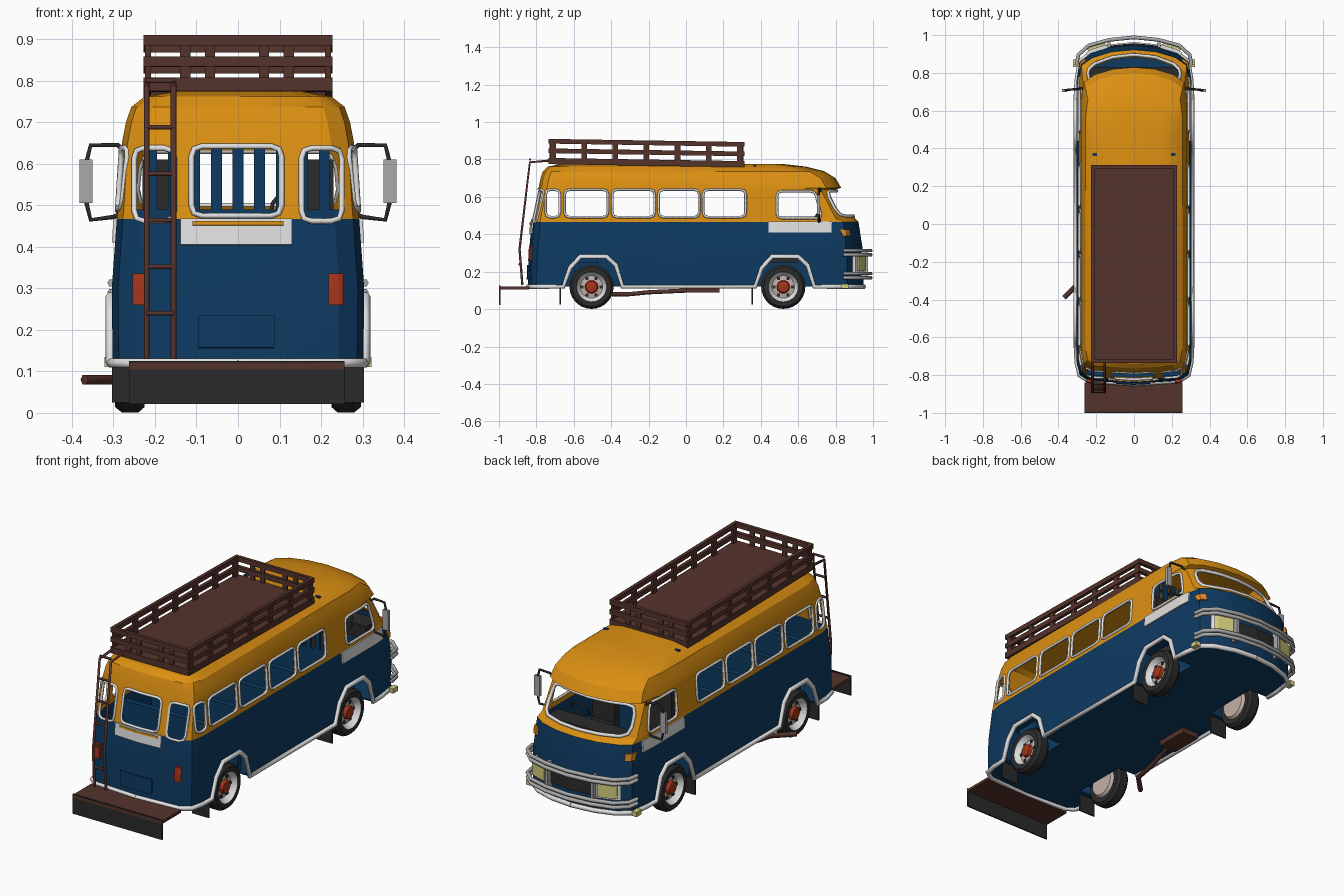
import bpy, bmesh, math
from mathutils import Vector
from mathutils.bvhtree import BVHTree

cube = bpy.data.objects.get("Cube")
if cube:
    bpy.data.objects.remove(cube)


def material(name, r, g, b):
    mat = bpy.data.materials.new(name)
    mat.use_nodes = True
    mat.diffuse_color = (r, g, b, 1)
    mat.node_tree.nodes["Principled BSDF"].inputs["Base Color"].default_value = (r, g, b, 1)
    return mat


orange = material("orange paint", .72, .28, .006)
blue = material("blue paint", .004, .042, .12)
brown = material("brown rack", .09, .033, .025)
white = material("white trim", .75, .75, .75)
grey = material("grey metal", .4, .4, .4)
dark = material("dark rubber", .024, .024, .024)
red = material("red lamp", .38, .035, .01)
yellow = material("pale yellow lamp", .66, .62, .22)
amber = material("amber lamp", .75, .25, .02)
rim_pink = material("rim", .55, .43, .39)


def activate(obj):
    bpy.ops.object.select_all(action='DESELECT')
    obj.select_set(True)
    bpy.context.view_layer.objects.active = obj


def make(name, bm, *mats, smooth=None):
    bmesh.ops.recalc_face_normals(bm, faces=bm.faces)
    mesh = bpy.data.meshes.new(name)
    bm.to_mesh(mesh)
    bm.free()
    obj = bpy.data.objects.new(name, mesh)
    bpy.context.collection.objects.link(obj)
    for mat in mats:
        mesh.materials.append(mat)
    if smooth:
        activate(obj)
        bpy.ops.object.shade_smooth_by_angle(angle=math.radians(smooth))
    return obj


def modify(obj, kind, **settings):
    mod = obj.modifiers.new(kind, kind)
    for key, value in settings.items():
        setattr(mod, key, value)
    activate(obj)
    bpy.ops.object.modifier_apply(modifier=mod.name)


def loft(bm, rings):
    loops = [[bm.verts.new(p) for p in ring] for ring in rings]
    n = len(loops[0])
    for low, high in zip(loops, loops[1:]):
        for i in range(n):
            j = (i + 1) % n
            bm.faces.new((low[i], low[j], high[j], high[i]))
    bm.faces.new(loops[0])
    bm.faces.new(loops[-1])
    return bm


def boxes(name, mat, *spans):
    """Each span is x, y, z ranges."""
    bm = bmesh.new()
    for (x0, x1), (y0, y1), (z0, z1) in spans:
        loft(bm, [[(x0, y0, z), (x1, y0, z), (x1, y1, z), (x0, y1, z)] for z in (z0, z1)])
    return make(name, bm, mat)


def tube(name, mat, points, radius, cyclic=False):
    curve = bpy.data.curves.new(name, 'CURVE')
    curve.dimensions = '3D'
    curve.bevel_depth = radius
    curve.bevel_resolution = 1
    curve.use_fill_caps = True
    spline = curve.splines.new('POLY')
    spline.points.add(len(points) - 1)
    for target, p in zip(spline.points, points):
        target.co = (*p, 1)
    spline.use_cyclic_u = cyclic
    obj = bpy.data.objects.new(name, curve)
    bpy.context.collection.objects.link(obj)
    curve.materials.append(mat)
    activate(obj)
    bpy.ops.object.convert(target='MESH')
    return obj


# Body outline: plan section from rear centre, along the side, to the nose
def half_ring(z, w, rear, corner, nose):
    bulge = nose - corner
    return [(0, rear, z), (w * .8, rear + .015, z), (w * .95, rear + .045, z), (w, rear + .11, z),
            (w, -.1, z), (w, corner - .1, z), (w * .95, corner, z),
            (w * .75, corner + bulge * .5, z), (w * .4, corner + bulge * .87, z), (0, nose, z)]


def ring(*section):
    half = half_ring(*section)
    return half + [(-x, y, z) for x, y, z in half[-2:0:-1]]


SILL = (.12, .302, -.845, .86, .95)
sections = [SILL, (.3, .304, -.84, .86, .948), (.467, .292, -.825, .84, .922), (.485, .29, -.822, .8, .905),
            (.64, .28, -.79, .72, .8), (.648, .28, -.788, .75, .83), (.7, .27, -.778, .72, .8),
            (.737, .257, -.765, .66, .74), (.762, .225, -.74, .56, .64), (.776, .15, -.66, .46, .52)]
shell = loft(bmesh.new(), [ring(*s) for s in sections])
surface = BVHTree.FromBMesh(shell)
body = make("body", shell, orange, blue)
modify(body, 'SOLIDIFY', thickness=.012, offset=-1)


# Projection of a flat point onto the body from left, right, back or nose
def project(side, u, v, lift=0):
    if side in "LR":
        s = 1 if side == "L" else -1
        out, start = Vector((s, 0, 0)), Vector((s * 2, u, v))
    else:
        s = 1 if side == "N" else -1
        out, start = Vector((0, s, 0)), Vector((u, s * 2, v))
    hit = surface.ray_cast(start, -out)[0]
    return (hit or start - out) + out * lift


def rounded(corners, r=.025):
    pts = []
    for i, c in enumerate(corners):
        c = Vector(c)
        a = c + (Vector(corners[i - 1]) - c).normalized() * r
        b = c + (Vector(corners[(i + 1) % len(corners)]) - c).normalized() * r
        pts += [a, (a + b) / 4 + c / 2, b]
    return pts


def rect(u0, u1, v0, v1):
    return [(u0, v0), (u1, v0), (u1, v1), (u0, v1)]


def trim(name, side, outline, radius=.007):
    pts = []
    for a, b in zip(outline, outline[1:] + outline[:1]):
        steps = max(1, int((b - a).length / .03))
        pts += [project(side, *a.lerp(b, k / steps)) for k in range(steps)]
    tube(name, white, pts, radius, True)


def plate(name, mat, side, u0, u1, v0, v1, lift=.004, depth=.008):
    bm = bmesh.new()
    n = 6
    grid = [[bm.verts.new(project(side, u0 + (u1 - u0) * i / n, v0 + (v1 - v0) * j / n, lift))
             for j in range(n + 1)] for i in range(n + 1)]
    for i in range(n):
        for j in range(n):
            bm.faces.new((grid[i][j], grid[i + 1][j], grid[i + 1][j + 1], grid[i][j + 1]))
    modify(make(name, bm, mat), 'SOLIDIFY', thickness=depth, offset=0)


# Window and wheel arch openings
cutter = bmesh.new()
side_windows = [rect(a, b, .492, .638) for a, b in
                ((-.75, -.675), (-.648, -.418), (-.394, -.168), (-.146, .07), (.092, .318))]
side_windows.append([(.487, .487), (.725, .487), (.69, .63), (.487, .63)])
arch = [(-.15, .1), (-.115, .22), (-.06, .28), (.08, .28), (.13, .235), (.165, .1)]
axles = {"rear": -.505, "front": .52}
for s, side in ((1, "L"), (-1, "R")):
    for i, window in enumerate(side_windows):
        pts = rounded(window)
        loft(cutter, [[(s * x, y, z) for y, z in pts] for x in (.252, .4)])
        trim(f"side_window_trim_{side}_{i}", side, pts)
    for y0 in axles.values():
        loft(cutter, [[(s * x, y0 + y, z) for y, z in arch] for x in (.19, .4)])
for i, window in enumerate((rect(-.112, .105, .475, .642), rect(.153, .25, .462, .638),
                            rect(-.25, -.153, .462, .638))):
    pts = rounded(window)
    loft(cutter, [[(x, y, z) for x, z in pts] for y in (-.95, -.74)])
    trim(f"rear_window_trim_{i}", "B", pts)
screen = rounded([(-.248, .497), (.248, .497), (.235, .632), (-.235, .632)], .04)
loft(cutter, [[(x, y, z) for x, z in screen] for y in (.55, 1.1)])
trim("windscreen_trim", "N", screen, .009)
cut = make("opening_cutter", cutter, orange)
modify(body, 'BOOLEAN', operation='DIFFERENCE', object=cut, solver='EXACT')
bpy.data.objects.remove(cut)
for face in body.data.polygons:
    face.material_index = 0 if face.center.z > .467 else 1
activate(body)
bpy.ops.object.shade_smooth_by_angle(angle=math.radians(25))

# Painted panels, lamps and grille
for side in "LR":
    plate("door_white_panel", white, side, .44, .78, .41, .468)
plate("rear_white_panel", white, "B", -.138, .13, .405, .468)
plate("rear_orange_strip", orange, "B", -.11, .11, .452, .462, .01, .004)
plate("number_panel", blue, "B", -.095, .088, .157, .235)
plate("grille", dark, "N", -.13, .13, .2, .285)
for s in (-1, 1):
    plate("tail_lamp", red, "B", s * .218, s * .25, .26, .335, .008, .016)
    plate("headlamp_frame", white, "N", s * .14, s * .25, .195, .295, .01, .02)
    plate("headlamp", yellow, "N", s * .15, s * .24, .207, .283, .018, .03)
    plate("upper_indicator", amber, "N", s * .255, s * .285, .39, .425, .006, .014)
    boxes("lower_indicator", yellow, (sorted((s * .295, s * .322)), (.83, .87), (.11, .135)))

# Sill and arch trim, nose bars, mirrors and wheels on both sides
sill = half_ring(*SILL)
for s in (-1, 1):
    path = list(sill[:4])
    for y0 in axles.values():
        path += [(.306, y0 + y, max(z, .12)) for y, z in arch]
    tube("sill_trim", white, [(s * x, y, z) for x, y, z in path + sill[5:]], .013)
    tube("mirror_top_arm", dark, [(s * .27, .72, .63), (s * .29, .715, .645),
                                  (s * .355, .71, .645), (s * .366, .71, .6)], .006)
    tube("mirror_bottom_arm", dark, [(s * .28, .72, .48), (s * .3, .715, .472),
                                     (s * .355, .71, .465), (s * .366, .71, .51)], .006)
    boxes("mirror", grey, (sorted((s * .351, s * .382)), (.7, .716), (.505, .61)))
    boxes("bar_upright", grey, (sorted((s * .125, s * .14)), (.935, .972), (.165, .315)))
    for label, y0 in axles.items():
        profile = [(.02, .21), (.07, .21), (.08, .225), (.105, .225), (.118, .24), (.118, .28), (.105, .296),
                   (.08, .296), (.074, .285), (.06, .268), (.035, .272), (.03, .288), (.015, .292)]
        turns = [k * math.tau / 28 for k in range(28)]
        wheel = make(f"{label}_wheel", loft(bmesh.new(), [
            [(s * x, y0 + r * math.cos(t), .119 + r * math.sin(t)) for t in turns] for r, x in profile]),
            dark, rim_pink, white, red, smooth=35)
        for face in wheel.data.polygons:
            c = sum((wheel.data.vertices[v].co for v in face.vertices), Vector()) / len(face.vertices)
            r = math.hypot(c.y - y0, c.z - .119)
            inner = abs(c.x) < .22
            face.material_index = 0 if r > .079 else 1 if inner else 2 if r > .064 else 1 if r > .034 else 3
        for k in range(6):
            a = k * math.tau / 6
            y, z = y0 + .05 * math.cos(a), .119 + .05 * math.sin(a)
            boxes("wheel_slot", dark, (sorted((s * .266, s * .274)), (y - .008, y + .008), (z - .008, z + .008)))
        boxes(f"{label}_wheel_well", blue,
              (sorted((s * .18, s * .19)), (y0 - .16, y0 + .175), (.12, .3)),
              (sorted((s * .19, s * .29)), (y0 - .12, y0 + .14), (.288, .3)))
        boxes(f"{label}_mud_flap", dark, (sorted((s * .205, s * .303)), (y0 - .17, y0 - .163), (.025, .12)))
for z in (.313, .29, .19, .167):
    half = [(.305, .84), (.295, .895), (.24, .945), (.13, .975)]
    bar = [(x, y, z) for x, y in half] + [(0, .988, z)] + [(-x, y, z) for x, y in half[::-1]]
    tube("nose_bar", grey, bar, .01)

# Rear step
boxes("rear_step", brown, ((-.263, .257), (-1, -.84), (.105, .12)))
boxes("rear_step_flap", dark, ((-.263, .257), (-1, -.992), (.022, .125)))

# Exhaust
boxes("silencer", brown, ((-.27, -.17), (0, .18), (.09, .118)))
tube("exhaust_pipe", brown, [(-.22, .02, .1), (-.27, -.2, .09), (-.28, -.3, .08), (-.37, -.39, .08)], .013)

# Ladder
rails = (-.22, -.155)
for x in rails:
    tube("ladder_rail", brown, [(x, -.875, .13), (x, -.89, .32), (x, -.835, .785), (x, -.72, .795)], .007)
for k in range(6):
    z = .24 + k * .112
    y = -.89 + max(0, z - .32) * .118
    tube("ladder_rung", brown, [(x, y, z) for x in rails], .006)

# Roof rack: floor, rails and posts, leaning slightly toward the nose
X, BACK, NOSE, T = .228, -.735, .312, .018
spans = [((-X, X), (BACK, NOSE), (.79, .808))]
for z in (.775, .834, .885):
    height = (z, z + .025)
    for s in (-1, 1):
        spans.append((sorted((s * X, s * (X - T))), (BACK, NOSE), height))
    for y in (BACK, NOSE - T):
        spans.append(((-X, X), (y, y + T), height))
for k in range(7):
    y = BACK + .01 + k * (NOSE - BACK - .05) / 6
    for s in (-1, 1):
        spans.append((sorted((s * (X - .004), s * (X - T))), (y, y + .03), (.78, .9)))
for x in (-.14, -.08, .05, .11):
    for y in (BACK, NOSE - T):
        spans.append(((x, x + .025), (y + .004, y + T - .004), (.78, .9)))
rack = boxes("roof_rack", brown, *spans)
for v in rack.data.vertices:
    v.co.z -= .016 * (v.co.y - BACK)

# Cabin: dashboard, front seats, slatted partition and low benches
boxes("dashboard", dark, ((-.235, .235), (.73, .83), (.41, .478)))
boxes("front_seats", dark, *[sorted_span for x in (-.23, .1) for sorted_span in (
    ((x, x + .13), (.41, .45), (.25, .61)), ((x, x + .13), (.45, .6), (.25, .33)))])
boxes("partition", blue, ((-.28, .28), (.36, .375), (.13, .49)),
      *[((x * .052 - .013, x * .052 + .013), (.36, .375), (.49, .77)) for x in range(-4, 5)])
boxes("benches", blue, *[span for k in range(4) for y in [k * .24 - .6] for span in (
    ((-.25, .25), (y, y + .03), (.13, .47)), ((-.25, .25), (y, y + .13), (.25, .3)))])
tube("steering_wheel", dark, [(.13 + .05 * math.cos(t), .69 + .025 * math.sin(t), .49 + .04 * math.sin(t))
                              for t in [k * math.tau / 16 for k in range(16)]], .005, True)
